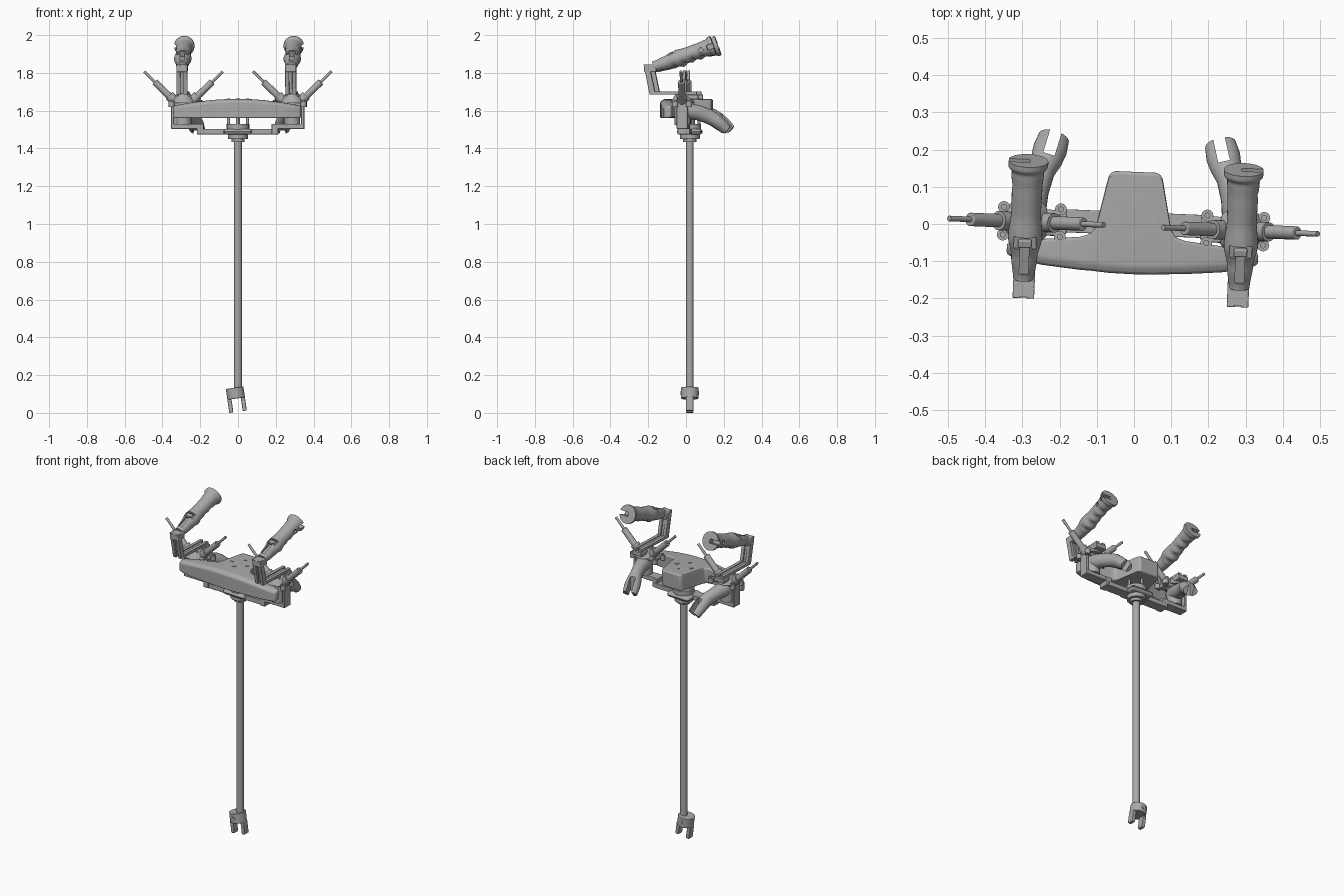
import bpy, bmesh, math
from mathutils import Matrix, Vector

if "Cube" in bpy.data.objects:
    bpy.data.objects.remove(bpy.data.objects["Cube"])

grey = bpy.data.materials.new("plain_grey")
grey.use_nodes = True
grey.diffuse_color = (0.4, 0.4, 0.4, 1)
grey.node_tree.nodes["Principled BSDF"].inputs["Base Color"].default_value = (0.4, 0.4, 0.4, 1)

HEAD = Matrix.Translation((0, 0.02, 0)) @ Matrix.Rotation(math.radians(-2.4), 4, 'Z')
GRIP = Matrix.Translation((0.29, -0.178, 1.833)) @ Matrix.Rotation(math.radians(19.5), 4, 'X')
FORK = Matrix.Translation((0, 0, 0.0065)) @ Matrix.Rotation(math.radians(-8), 4, 'Y')
parts = []


def finish(name, bm, mirror=False, bevel=0, cuts=(), matrix=None):
    """Turn a bmesh into a part, with optional cuts, bevel and mirrored twin."""
    if matrix:
        bm.transform(matrix)
    bmesh.ops.recalc_face_normals(bm, faces=bm.faces)
    me = bpy.data.meshes.new(name)
    bm.to_mesh(me)
    bm.free()
    me.materials.append(grey)
    ob = bpy.data.objects.new(name, me)
    bpy.context.collection.objects.link(ob)
    bpy.context.view_layer.objects.active = ob
    for cutter in cuts:
        mod = ob.modifiers.new("cut", 'BOOLEAN')
        mod.object, mod.solver = cutter, 'EXACT'
        bpy.ops.object.modifier_apply(modifier=mod.name)
        parts.remove(cutter)
        bpy.data.objects.remove(cutter)
    if bevel:
        mod = ob.modifiers.new("bevel", 'BEVEL')
        mod.width, mod.segments, mod.limit_method = bevel, 3, 'ANGLE'
    if mirror:
        ob.modifiers.new("mirror", 'MIRROR').use_clip = False
    parts.append(ob)
    return ob


def box(name, lo, hi, **kw):
    bm = bmesh.new()
    lo, hi = Vector(lo), Vector(hi)
    size = Matrix.Diagonal((*(hi - lo), 1))
    bmesh.ops.create_cube(bm, size=1, matrix=Matrix.Translation((lo + hi) / 2) @ size)
    return finish(name, bm, **kw)


def rod(name, a, b, r1, r2=None, sides=24, **kw):
    bm = bmesh.new()
    a, b = Vector(a), Vector(b)
    turn = (b - a).to_track_quat('Z', 'Y').to_matrix().to_4x4()
    bmesh.ops.create_cone(bm, cap_ends=True, segments=sides, radius1=r1, radius2=r2 or r1,
                          depth=(b - a).length, matrix=Matrix.Translation((a + b) / 2) @ turn)
    return finish(name, bm, **kw)


def loft(name, rings, **kw):
    """Skin a list of point rings and cap both ends."""
    bm = bmesh.new()
    loops = [[bm.verts.new(p) for p in ring] for ring in rings]
    n = len(loops[0])
    for a, b in zip(loops, loops[1:]):
        for i in range(n):
            bm.faces.new((a[i], a[(i + 1) % n], b[(i + 1) % n], b[i]))
    bm.faces.new(loops[0])
    bm.faces.new(loops[-1])
    return finish(name, bm, **kw)


def slab(name, outline, x0, x1, **kw):
    """Extrude a side outline of (y, z) points across x."""
    return loft(name, [[(x, y, z) for y, z in outline] for x in (x0, x1)], **kw)


def lerp(table, s):
    for (s0, v0), (s1, v1) in zip(table, table[1:]):
        if s <= s1:
            t = (s - s0) / (s1 - s0)
            return v0 + (v1 - v0) * t * t * (3 - 2 * t)
    return table[-1][1]


# Pole and its tilted foot fork
rod("pole", (0, 0, 0.1), (0, 0, 1.46), 0.021)
rod("foot_collar", (0, 0, 0.07), (0, 0, 0.128), 0.047, matrix=FORK, bevel=0.003)
for side in (-1, 1):
    box("foot_prong", (side * 0.036 - 0.011, -0.02, 0), (side * 0.036 + 0.011, 0.02, 0.075),
        matrix=FORK, bevel=0.004)
rod("foot_pin", (0, -0.05, 0.1), (0, 0.05, 0.1), 0.01, matrix=FORK)

# Central hub
rod("hub_neck", (0, 0, 1.435), (0, 0, 1.45), 0.035)
rod("hub_lower_flange", (0, 0, 1.45), (0, 0, 1.477), 0.053, bevel=0.003)
rod("hub_upper_flange", (0, 0, 1.5), (0, 0, 1.53), 0.06, bevel=0.003)

# Cover: curved front bar with a tapering rear tongue
half = [(0, -0.155, 0.12), (0.06, -0.154, 0.12), (0.072, -0.153, 0.108), (0.1, -0.151, -0.025),
        (0.112, -0.15, -0.05), (0.14, -0.149, -0.06), (0.24, -0.14, -0.07),
        (0.31, -0.128, -0.076), (0.338, -0.115, -0.085)]
columns = [(-x, f, b) for x, f, b in half[:0:-1]] + half
rings = []
for x, f, b in columns:
    top = 1.662 - 0.32 * x * x
    rings.append([(x, f, 1.56), (x, f, top - 0.012), (x, f + 0.02, top), (x, b, top), (x, b, 1.565)])
loft("cover", rings, bevel=0.012)
for i in range(4):
    a = i * math.pi / 2
    x, y = 0.05 * math.cos(a), 0.05 * math.sin(a)
    rod("cover_screw", (x, y, 1.5), (x, y, 1.664), 0.008, sides=16)
    rod("cover_washer", (x, y, 1.655), (x, y, 1.6625), 0.014, sides=20)

# Stepped cross bracket with upright outer plates
box("bracket_center", (-0.2, -0.05, 1.474), (0.2, 0.012, 1.503), bevel=0.003)
box("bracket_hub_pad", (-0.075, -0.065, 1.474), (0.075, 0.065, 1.503), bevel=0.015)
box("bracket_step", (0.18, -0.055, 1.474), (0.215, 0.008, 1.528), mirror=True, bevel=0.003)
box("bracket_arm", (0.18, -0.055, 1.503), (0.352, 0.004, 1.53), mirror=True, bevel=0.003)
box("bracket_upright", (0.337, -0.055, 1.503), (0.352, 0.004, 1.65), mirror=True, bevel=0.003)

# Swivel mount under each handle
MX, MY = 0.288, -0.026
rod("swivel_column", (MX, MY, 1.525), (MX, MY, 1.65), 0.042, mirror=True)
box("mount_plate", (0.2, MY - 0.035, 1.625), (0.35, MY + 0.035, 1.648), mirror=True, bevel=0.006)
rod("mount_cone", (MX, MY, 1.64), (MX, MY, 1.69), 0.066, 0.036, mirror=True)
for x in (0.197, 0.35):
    for y in (-0.037, 0.037):
        rod("mount_lug", (x, MY + y, 1.62), (x, MY + y, 1.65), 0.016, mirror=True, sides=16)
        rod("mount_screw", (x, MY + y, 1.65), (x, MY + y, 1.657), 0.008, mirror=True, sides=12)
box("mount_top", (MX - 0.034, -0.06, 1.66), (MX + 0.034, 0.058, 1.686), mirror=True, bevel=0.004)

# Slanting plungers on both sides of each mount
for side in (-1, 1):
    def at(d, z):
        return (MX + side * d, MY, z)
    rod("plunger_socket", at(0.03, 1.635), at(0.075, 1.68), 0.026, mirror=True)
    rod("plunger_body", at(0.055, 1.658), at(0.152, 1.752), 0.018, mirror=True, bevel=0.002)
    rod("plunger_tip", at(0.15, 1.75), at(0.208, 1.808), 0.0075, mirror=True, sides=16)

# Bent handle arm: two rails with a recessed web
arm = [(-0.232, 1.845), (-0.2, 1.685), (0.05, 1.685), (0.05, 1.702),
       (-0.172, 1.702), (-0.202, 1.845)]
web = [(-0.216, 1.835), (-0.19, 1.69), (0.03, 1.69), (0.03, 1.697), (-0.18, 1.697), (-0.204, 1.835)]
slab("arm_outer_rail", arm, MX + 0.008, MX + 0.029, mirror=True, bevel=0.002)
slab("arm_inner_rail", arm, MX - 0.029, MX - 0.008, mirror=True, bevel=0.002)
slab("arm_web", web, MX - 0.01, MX + 0.01, mirror=True)
box("arm_head", (MX - 0.029, -0.23, 1.805), (MX + 0.029, -0.165, 1.845), mirror=True, bevel=0.005)

# Handle grip with finger scallops and a flared end
width = [(0, 0.028), (0.06, 0.035), (0.12, 0.046), (0.19, 0.04), (0.26, 0.041),
         (0.305, 0.044), (0.322, 0.054), (0.335, 0.054)]
rings = []
STEPS = 67
for k in range(STEPS + 1):
    s = 0.335 * k / STEPS
    w = lerp(width, s)
    drop = w
    if 0.08 < s < 0.28:
        drop = w - 0.009 * math.sin((s - 0.08) / 0.05 * math.pi) ** 2
    ring = []
    for i in range(32):
        a = 2 * math.pi * i / 32
        up = math.sin(a)
        ring.append((w * math.cos(a), s, up * (w if up > 0 else drop)))
    rings.append(ring)
cuts = [
    box("thumb_recess", (-0.03, 0.095, 0.028), (0.03, 0.13, 0.07), matrix=GRIP),
    box("thumb_channel", (-0.012, 0.02, 0.022), (0.012, 0.1, 0.07), matrix=GRIP),
    box("end_notch", (-0.005, 0.3, -0.012), (0.08, 0.36, 0.012), matrix=GRIP),
    rod("side_hole", (0.03, 0.265, 0), (0.08, 0.265, 0), 0.012, matrix=GRIP),
]
loft("grip", rings, mirror=True, cuts=cuts, matrix=GRIP)
box("thumb_switch", (-0.018, 0.1, 0.025), (0.018, 0.122, 0.042), matrix=GRIP, mirror=True, bevel=0.004)

# Curved rear lever ending in a fork
path = [((0.288, -0.05, 1.6), 0.04, 0.04), ((0.282, 0.0, 1.6), 0.045, 0.042),
        ((0.268, 0.06, 1.588), 0.037, 0.04), ((0.252, 0.11, 1.57), 0.034, 0.04),
        ((0.242, 0.14, 1.553), 0.042, 0.038), ((0.233, 0.17, 1.53), 0.046, 0.036),
        ((0.224, 0.202, 1.5), 0.042, 0.03)]
points = [Vector(p[0]) for p in path]
rings = []
for j, (c, w, h) in enumerate(path):
    ahead = (points[min(j + 1, len(path) - 1)] - points[max(j - 1, 0)]).normalized()
    across = ahead.cross(Vector((0, 0, 1))).normalized()
    up = across.cross(ahead)
    rings.append([Vector(c) + across * w * math.cos(i * math.pi / 12) + up * h * math.sin(i * math.pi / 12)
                  for i in range(24)])
slot = Matrix.Translation(points[-1]) @ Matrix.Rotation(math.radians(15), 4, 'Z')
cut = box("lever_slot", (-0.016, -0.045, -0.1), (0.016, 0.08, 0.1), matrix=slot)
loft("lever", rings, mirror=True, cuts=[cut])

# Turn and place everything
for ob in parts:
    ob.matrix_world = HEAD if not ob.name.startswith("foot") else Matrix.Translation((0, 0.02, 0))
    ob.select_set(True)
bpy.context.view_layer.objects.active = parts[0]
bpy.ops.object.shade_smooth_by_angle(angle=math.radians(35))
